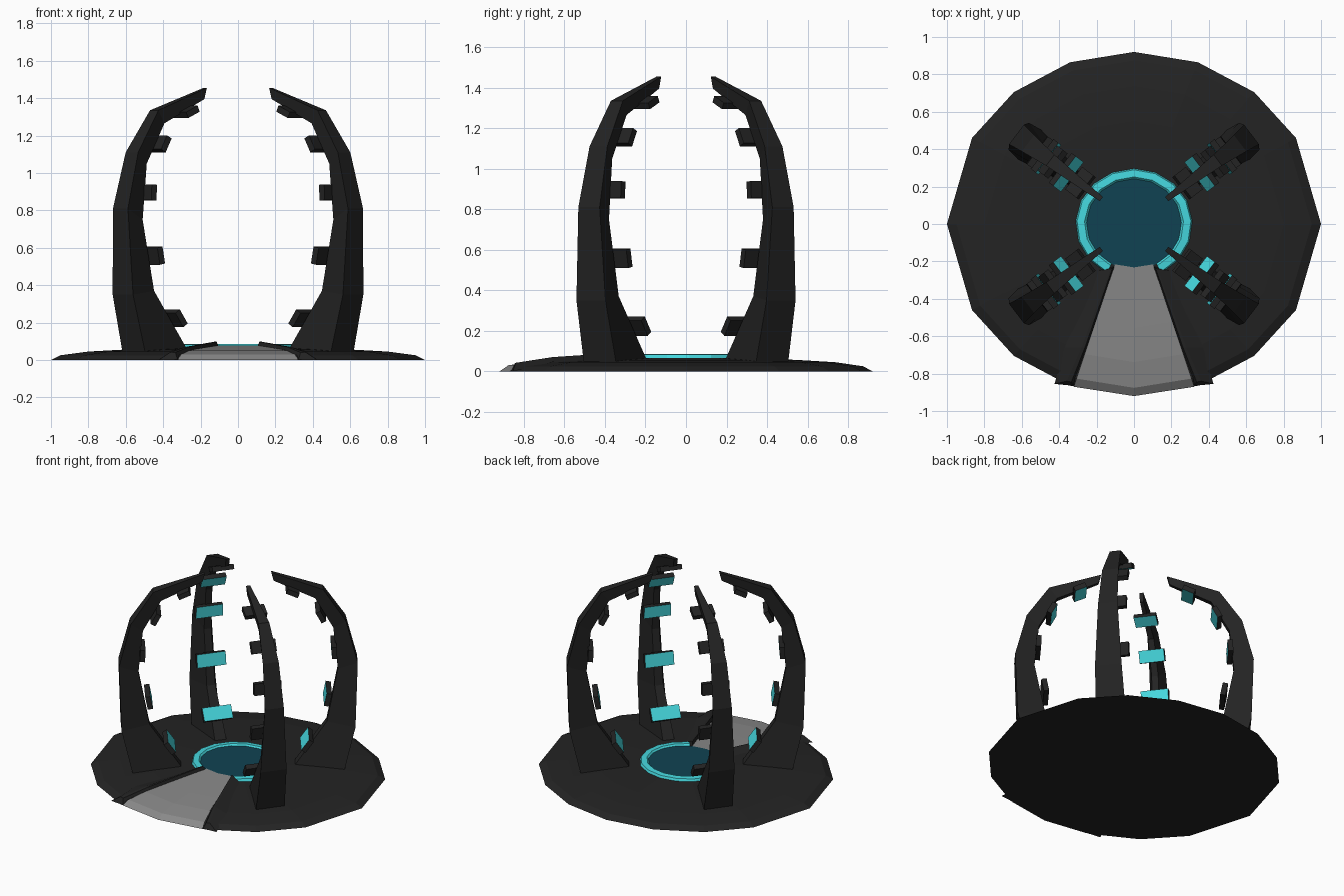
import bpy, bmesh, math
from mathutils import Vector

if "Cube" in bpy.data.objects:
    bpy.data.objects.remove(bpy.data.objects["Cube"])


def material(name, rgb):
    m = bpy.data.materials.new(name)
    m.diffuse_color = (*rgb, 1)
    m.use_nodes = True
    m.node_tree.nodes["Principled BSDF"].inputs["Base Color"].default_value = m.diffuse_color
    return m


BLACK = material("black metal", (0.017, 0.017, 0.017))
GREY = material("grey ramp", (0.25, 0.25, 0.25))
CYAN = material("glowing cyan", (0.06, 0.68, 0.73))
TEAL = material("dark teal", (0.005, 0.055, 0.085))


def build(name, verts, faces, mats):
    me = bpy.data.meshes.new(name)
    me.from_pydata([tuple(v) for v in verts], [], faces)
    bm = bmesh.new()
    bm.from_mesh(me)
    bmesh.ops.recalc_face_normals(bm, faces=bm.faces)
    bm.to_mesh(me)
    bm.free()
    for m in mats:
        me.materials.append(m)
    ob = bpy.data.objects.new(name, me)
    bpy.context.collection.objects.link(ob)
    return ob


def loft(name, rings, mat, closed=True, caps=True):
    """Skin a list of equal-length rings of points."""
    n = len(rings[0])
    verts = [p for r in rings for p in r]
    faces = []
    for i in range(len(rings) - 1):
        for j in range(n if closed else n - 1):
            k = (j + 1) % n
            faces.append((i * n + j, i * n + k, (i + 1) * n + k, (i + 1) * n + j))
    if caps:
        faces.append(tuple(range(n)))
        faces.append(tuple(range((len(rings) - 1) * n, len(rings) * n)))
    return build(name, verts, faces, [mat])


def ellipse(rx, ry, z, angles):
    return [(rx * math.cos(math.radians(a)), ry * math.sin(math.radians(a)), z) for a in angles]


# Low domed base, slightly oval
RIM = [0, 30, 50, 70, 90, 110, 130, 150, 180, 210, 230, 250, 270, 290, 310, 330]
DOME = [(1.0, 0.0), (0.95, 0.025), (0.8, 0.045), (0.6, 0.056), (0.28, 0.068)]
loft("base", [ellipse(s, 0.92 * s, z, RIM) for s, z in DOME], BLACK)

# Tapered ramp laid over the front of the dome
rows = []
for s, z in DOME[:-1] + [(0.25, 0.072)]:
    w = 0.03 + 0.29 * s
    y = -s * (0.92 - w / s / 0.342 * 0.055)
    lift = 0.005 if z else 0
    rows.append([(-w, y - 0.002, z + lift), (0, -0.92 * s - 0.002 * (s < 1), z + lift),
                 (w, y - 0.002, z + lift)])
loft("ramp", rows, GREY, closed=False, caps=False)

# Raised curbs on both sides of the ramp
for side, label in ((-1, "left"), (1, "right")):
    near = [(0.322, -0.865, 0.0), (0.335, -0.845, 0.04), (0.36, -0.84, 0.042), (0.425, -0.855, 0.0)]
    mid = [(0.255, -0.66, 0.05), (0.262, -0.66, 0.07), (0.28, -0.66, 0.07), (0.37, -0.66, 0.045)]
    far = [(0.10, -0.225, 0.065), (0.115, -0.235, 0.098), (0.125, -0.24, 0.098), (0.2, -0.25, 0.06)]
    loft(label + "_curb", [[(side * x, y, z) for x, y, z in r] for r in (near, mid, far)], BLACK)

# Glowing ring, open at the ramp, around a dark pad
arc = [-62 + 304 * i / 14 for i in range(15)]
prof = [(0.315, 0.06), (0.305, 0.083), (0.265, 0.086), (0.25, 0.07)]
loft("glow_ring", [[(r * math.cos(math.radians(a)), 0.95 * r * math.sin(math.radians(a)), z)
                    for r, z in prof] for a in arc], CYAN)
pad = [i * 22.5 for i in range(16)]
loft("pad", [ellipse(0.255, 0.245, 0.06, pad), ellipse(0.255, 0.245, 0.075, pad)], TEAL)

# Curved pylons: (radius, height, half width) along the outer and inner edges
OUTER = [(0.70, 0.04, 0.10), (0.774, 0.35, 0.09), (0.79, 0.81, 0.066),
         (0.713, 1.11, 0.055), (0.563, 1.335, 0.037), (0.22, 1.455, 0.014)]
INNER = [(0.375, 0.06, 0.04), (0.587, 0.37, 0.03), (0.66, 0.75, 0.025),
         (0.63, 1.05, 0.022), (0.51, 1.265, 0.02), (0.235, 1.395, 0.012)]
# Light plates: (radius, height, lean in degrees, half width, half length)
PLATES = [(0.445, 0.23, 35, 0.10, 0.046), (0.58, 0.56, 11, 0.10, 0.046),
          (0.622, 0.895, -3, 0.093, 0.042), (0.535, 1.15, -28, 0.085, 0.042),
          (0.355, 1.315, -66, 0.075, 0.042)]
LEAN = math.radians(37.3)
for sx, sy, label in ((1, -1, "front_right"), (-1, -1, "front_left"),
                      (1, 1, "back_right"), (-1, 1, "back_left")):
    out = Vector((sx * math.cos(LEAN), sy * math.sin(LEAN), 0))
    tan = Vector((-out.y, out.x, 0))
    up = Vector((0, 0, 1))
    loft(label + "_pylon", [[out * ro + tan * ho + up * zo, out * ro - tan * ho + up * zo,
                             out * ri - tan * hi + up * zi, out * ri + tan * hi + up * zi]
                            for (ro, zo, ho), (ri, zi, hi) in zip(OUTER, INNER)], BLACK)
    for i, (r, z, lean, hw, hl) in enumerate(PLATES):
        a = math.radians(lean)
        along = out * math.sin(a) + up * math.cos(a)
        back = out * math.cos(a) - up * math.sin(a)
        c = out * r + up * z
        rings = [[c + back * d + tan * u * hw + along * v * hl
                  for u, v in ((-1, -1), (1, -1), (1, 1), (-1, 1))] for d in (-0.005, 0.03)]
        ob = loft(f"{label}_light_{i + 1}", rings, BLACK)
        # only the face turned to the middle glows
        ob.data.materials.append(CYAN)
        for p in ob.data.polygons:
            if p.normal.dot(back) < -0.9:
                p.material_index = 1
